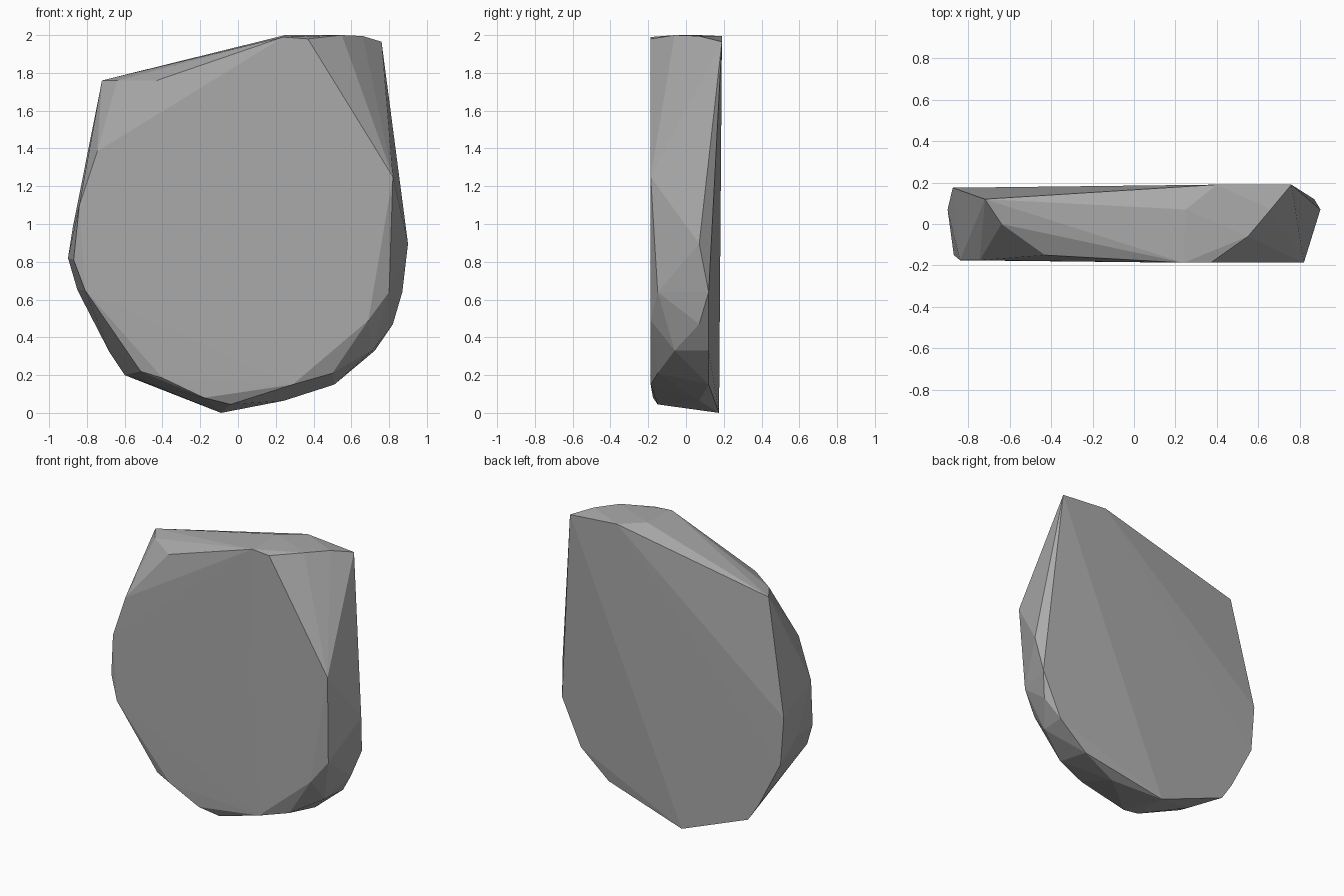
import bpy
import bmesh

default_cube = bpy.data.objects.get("Cube")
if default_cube:
    bpy.data.objects.remove(default_cube, do_unlink=True)


def make_material(name, value):
    """Plain flat material."""
    colour = (value, value, value, 1.0)
    material = bpy.data.materials.new(name)
    material.use_nodes = True
    material.diffuse_color = colour
    shader = next(n for n in material.node_tree.nodes if n.type == "BSDF_PRINCIPLED")
    shader.inputs["Base Color"].default_value = colour
    return material


def add_outline(bm, depth, corners):
    """Place outline corners (x, z) in one upright plane at the given depth."""
    for x, z in corners:
        bm.verts.new((x, depth, z))


def hull_object(name, bm, material):
    """Wrap the outlines in a faceted convex skin."""
    result = bmesh.ops.convex_hull(bm, input=bm.verts[:])
    loose = {g for g in result["geom_interior"] + result["geom_unused"]
             if isinstance(g, bmesh.types.BMVert)}
    bmesh.ops.delete(bm, geom=list(loose), context="VERTS")
    bmesh.ops.recalc_face_normals(bm, faces=bm.faces[:])
    mesh = bpy.data.meshes.new(name)
    bm.to_mesh(mesh)
    bm.free()
    mesh.materials.append(material)
    for polygon in mesh.polygons:
        polygon.use_smooth = False
    stone = bpy.data.objects.new(name, mesh)
    bpy.context.collection.objects.link(stone)
    return stone


stone_grey = make_material("stone grey", 0.4)
slab = bmesh.new()

# Front face: broad outline, with slightly recessed chipped corners
add_outline(slab, -0.187, [(0.24, 1.99), (0.37, 1.98), (0.82, 1.25),
                           (0.69, 0.49), (0.29, 0.15)])
add_outline(slab, -0.175, [(-0.745, 1.385), (-0.84, 1.1), (-0.81, 0.65),
                           (-0.4, 0.185), (-0.18, 0.08)])
add_outline(slab, -0.15, [(-0.43, 1.76), (-0.87, 0.81), (-0.515, 0.22),
                          (-0.04, 0.045), (0.5, 0.21), (0.8, 0.64)])

# Middle of the rim: worn facets between the two faces
add_outline(slab, -0.06, [(-0.55, 1.76), (0.55, 2.0), (0.71, 0.33)])
add_outline(slab, 0.0, [(-0.64, 1.76), (-0.46, 0.15)])
add_outline(slab, 0.07, [(0.66, 1.995), (0.25, 2.0), (0.9, 0.895),
                         (0.82, 0.47), (0.245, 0.065), (-0.9, 0.82)])

# Back face: tall corner on the left, sloping shoulder on the right
add_outline(slab, 0.12, [(-0.72, 1.76), (0.87, 0.64), (0.725, 0.33),
                         (0.51, 0.15)])
add_outline(slab, 0.175, [(-0.875, 0.98), (-0.85, 0.65), (-0.68, 0.32),
                          (-0.6, 0.2), (-0.09, 0.0)])
add_outline(slab, 0.19, [(0.4, 1.995), (0.76, 1.965)])

hull_object("stone_slab", slab, stone_grey)
